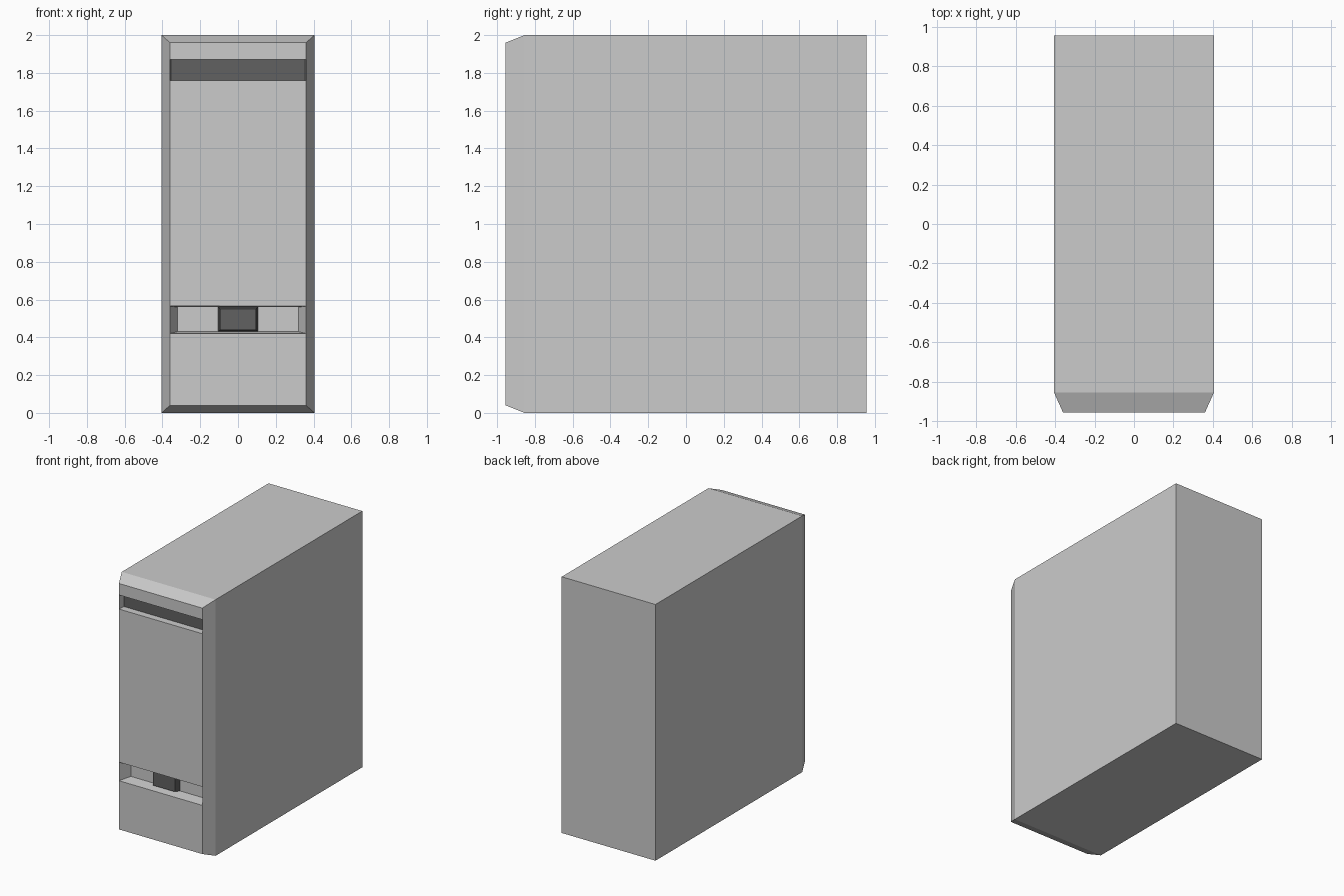
import bpy, bmesh
from mathutils import Vector

if "Cube" in bpy.data.objects:
    bpy.data.objects.remove(bpy.data.objects["Cube"])

dark = bpy.data.materials.new("dark_plastic")
dark.diffuse_color = (0.12, 0.12, 0.12, 1)
dark.use_nodes = True
dark.node_tree.nodes["Principled BSDF"].inputs["Base Color"].default_value = dark.diffuse_color

W, D, H = 0.405, 0.955, 2.0      # half width, half depth, height


def box(bm, x, y0, y1, z0, z1):
    """Axis aligned box, symmetric in x; returns its front (-y) face."""
    bmesh.ops.create_cube(bm, size=1)
    for v in bm.verts:
        v.co = Vector((v.co.x * 2 * x,
                       y0 if v.co.y < 0 else y1,
                       z0 if v.co.z < 0 else z1))
    return min(bm.faces, key=lambda f: f.calc_center_median().y)


def set_front(face, x, y, z0, z1):
    """Move a front face's corners to a new rectangle (taper or recess)."""
    mid = face.calc_center_median().z
    for v in face.verts:
        v.co = Vector((x if v.co.x > 0 else -x, y, z1 if v.co.z > mid else z0))


def recess(bm, face, x, y, z0, z1):
    """Push a face inward to a smaller rectangle; returns the floor face."""
    floor = bmesh.ops.extrude_discrete_faces(bm, faces=[face])["faces"][0]
    set_front(floor, x, y, z0, z1)
    return floor


def finish(bm, name, mats):
    bmesh.ops.recalc_face_normals(bm, faces=bm.faces)
    me = bpy.data.meshes.new(name)
    bm.to_mesh(me)
    bm.free()
    for m in mats:
        me.materials.append(m)
    ob = bpy.data.objects.new(name, me)
    bpy.context.collection.objects.link(ob)
    return ob


# Case body: box with a tapered front rim
bm = bmesh.new()
front = box(bm, W, -0.855, D, 0, H)
front = recess(bm, front, 0.36, -D, 0.04, 1.96)

# Split the front panel into horizontal bands
for z in (0.42, 0.565, 1.76, 1.87):
    faces = [f for f in bm.faces if all(abs(v.co.y + D) < 1e-4 for v in f.verts)]
    geom = faces + list({e for f in faces for e in f.edges})
    bmesh.ops.bisect_plane(bm, geom=geom, plane_co=(0, 0, z), plane_no=(0, 0, 1))


def band(z):
    return next(f for f in bm.faces
                if all(abs(v.co.y + D) < 1e-4 for v in f.verts)
                and min(v.co.z for v in f.verts) < z < max(v.co.z for v in f.verts))


# Upper drive slot (dark floor) and lower recess with slanted ends
slot = recess(bm, band(1.8), 0.356, -0.90, 1.76, 1.87)
slot.material_index = 1
recess(bm, band(0.5), 0.32, -0.865, 0.43, 0.56)
finish(bm, "case_body", [None, dark])

# Power button, slightly tapered toward the front
bm = bmesh.new()
face = box(bm, 0.105, -0.915, -0.865, 0.43, 0.56)
set_front(face, 0.095, -0.915, 0.44, 0.55)
finish(bm, "power_button", [dark])
